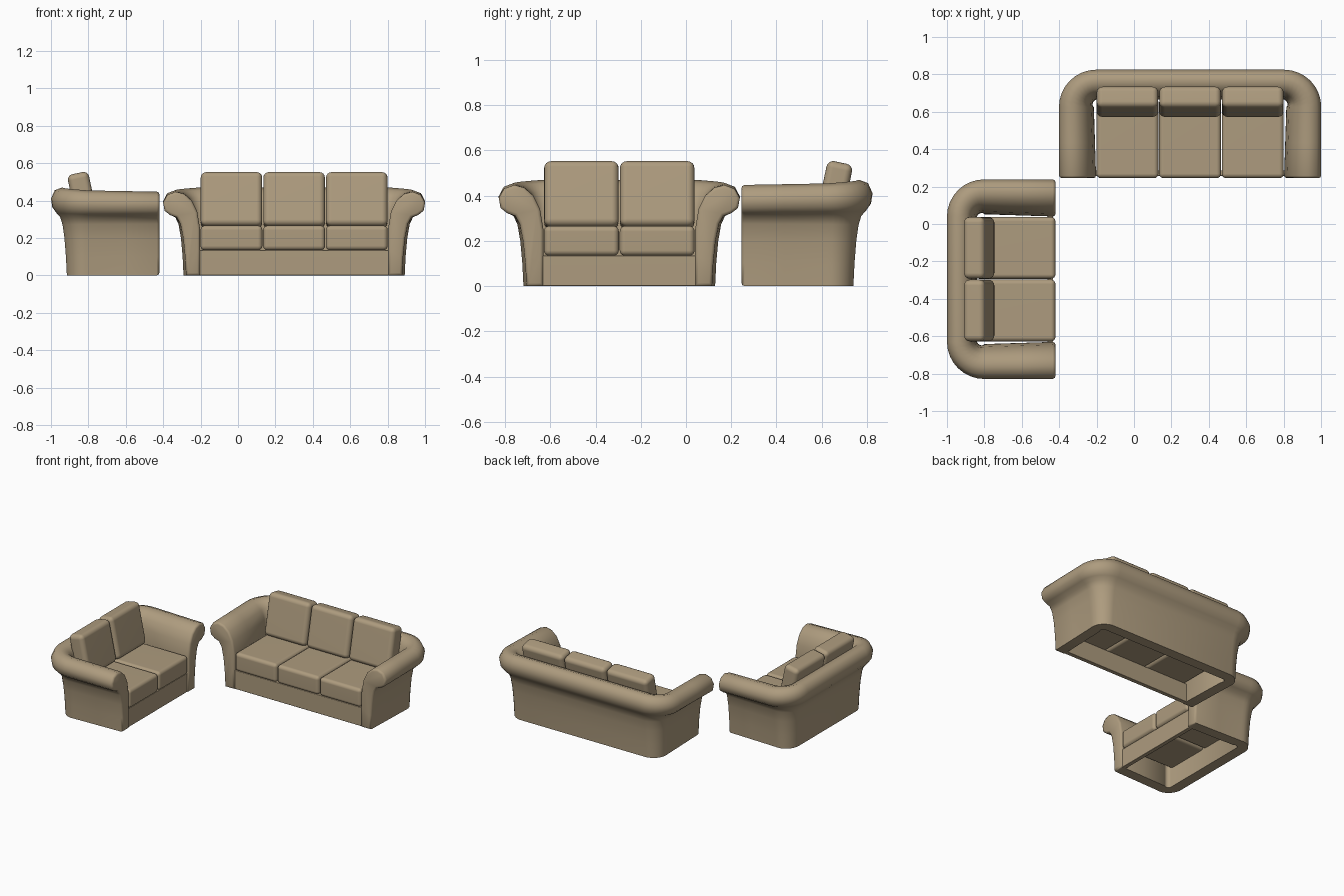
import bpy, bmesh, math
from mathutils import Matrix, Vector

cube = bpy.data.objects.get("Cube")
if cube:
    bpy.data.objects.remove(cube, do_unlink=True)

fabric = bpy.data.materials.new("tan_fabric")
fabric.use_nodes = True
TAN = (0.42, 0.33, 0.21, 1)
fabric.diffuse_color = TAN
fabric.node_tree.nodes["Principled BSDF"].inputs["Base Color"].default_value = TAN

# Cross-sections as (distance outward from the seat, height)
ARM = [(0, 0), (0, .13), (0, .25), (.015, .34), (.045, .40), (.085, .435),
       (.13, .447), (.175, .43), (.198, .39), (.19, .345), (.16, .322),
       (.125, .31), (.105, .275), (.09, .2), (.08, .1), (.075, 0)]
BACK = [(.04, 0), (.04, .13), (.045, .25), (.055, .35), (.07, .42), (.095, .455),
        (.14, .47), (.18, .455), (.2, .41), (.193, .365), (.172, .335),
        (.15, .31), (.138, .27), (.128, .2), (.12, .1), (.115, 0)]
DEPTH = 0.38      # front of arm to start of the rounded corner
CAP = 0.014       # rounding of the arm front


def finish(name, bm, matrix, angle=40):
    bmesh.ops.recalc_face_normals(bm, faces=bm.faces[:])
    mesh = bpy.data.meshes.new(name)
    bm.to_mesh(mesh)
    bm.free()
    mesh.materials.append(fabric)
    obj = bpy.data.objects.new(name, mesh)
    bpy.context.collection.objects.link(obj)
    obj.matrix_world = matrix
    bpy.ops.object.select_all(action='DESELECT')
    obj.select_set(True)
    bpy.context.view_layer.objects.active = obj
    bpy.ops.object.shade_smooth_by_angle(angle=math.radians(angle))
    return obj


def soft_box(name, size, centre, matrix, radius, tilt=0):
    bm = bmesh.new()
    bmesh.ops.create_cube(bm, size=1, matrix=Matrix.Diagonal((*size, 1)))
    bmesh.ops.bevel(bm, geom=bm.edges[:], offset=radius, segments=4,
                    profile=0.5, affect='EDGES')
    place = Matrix.Translation(centre) @ Matrix.Rotation(math.radians(tilt), 4, 'X')
    obj = finish(name, bm, matrix @ place)
    obj.modifiers.new("even_shading", 'WEIGHTED_NORMAL')


def shell(name, half, matrix):
    # Half of the arm and back wrap, swept round the corner and mirrored
    stations = [(half, y, 0, 0.3 * y / DEPTH) for y in (CAP, DEPTH / 2)]
    for i in range(9):
        stations.append((half, DEPTH, math.pi / 2 * i / 8, 0.3 + 0.7 * i / 8))
    stations.append((0, DEPTH, math.pi / 2, 1))
    bm = bmesh.new()
    rings = []
    for x, y, turn, blend in stations:
        ring = []
        for a, b in zip(ARM, BACK):
            d, z = Vector(a).lerp(Vector(b), blend)
            ring.append(bm.verts.new((x + d * math.cos(turn), y + d * math.sin(turn), z)))
        rings.append(ring)
    count = len(ARM)
    for r, s in zip(rings, rings[1:]):
        for i in range(count):
            j = (i + 1) % count
            bm.faces.new((r[i], r[j], s[j], s[i]))
    # Chamfered arm front
    cap = bm.faces.new(rings[0])
    bm.normal_update()
    for shrink, step in ((CAP * 0.3, CAP * 0.7), (CAP * 0.7, CAP * 0.3)):
        bmesh.ops.inset_region(bm, faces=[cap], thickness=shrink, use_even_offset=True)
        bmesh.ops.translate(bm, verts=cap.verts[:], vec=(0, -step, 0))
    obj = finish(name, bm, matrix, 50)
    mirror = obj.modifiers.new("mirror", 'MIRROR')
    mirror.use_clip = True


def sofa(name, seats, location, turn):
    matrix = Matrix.Translation(location) @ Matrix.Rotation(turn, 4, 'Z')
    pitch = 0.335
    half = seats * pitch / 2
    shell(name + "_arms_and_back", half, matrix)
    soft_box(name + "_front_panel", (2 * half + .01, .03, .135), (0, .027, .0675), matrix, .004)
    for i in range(seats):
        x = (i - (seats - 1) / 2) * pitch
        soft_box(f"{name}_seat_cushion_{i + 1}", (pitch - .004, .43, .132),
                 (x, .215, .2), matrix, .024)
        soft_box(f"{name}_back_cushion_{i + 1}", (pitch - .006, .115, .295),
                 (x, .408, .402), matrix, .03, -12)


sofa("large_sofa", 3, (0.3, 0.245, 0), 0)
sofa("small_sofa", 2, (-0.42, -0.295, 0), math.pi / 2)
